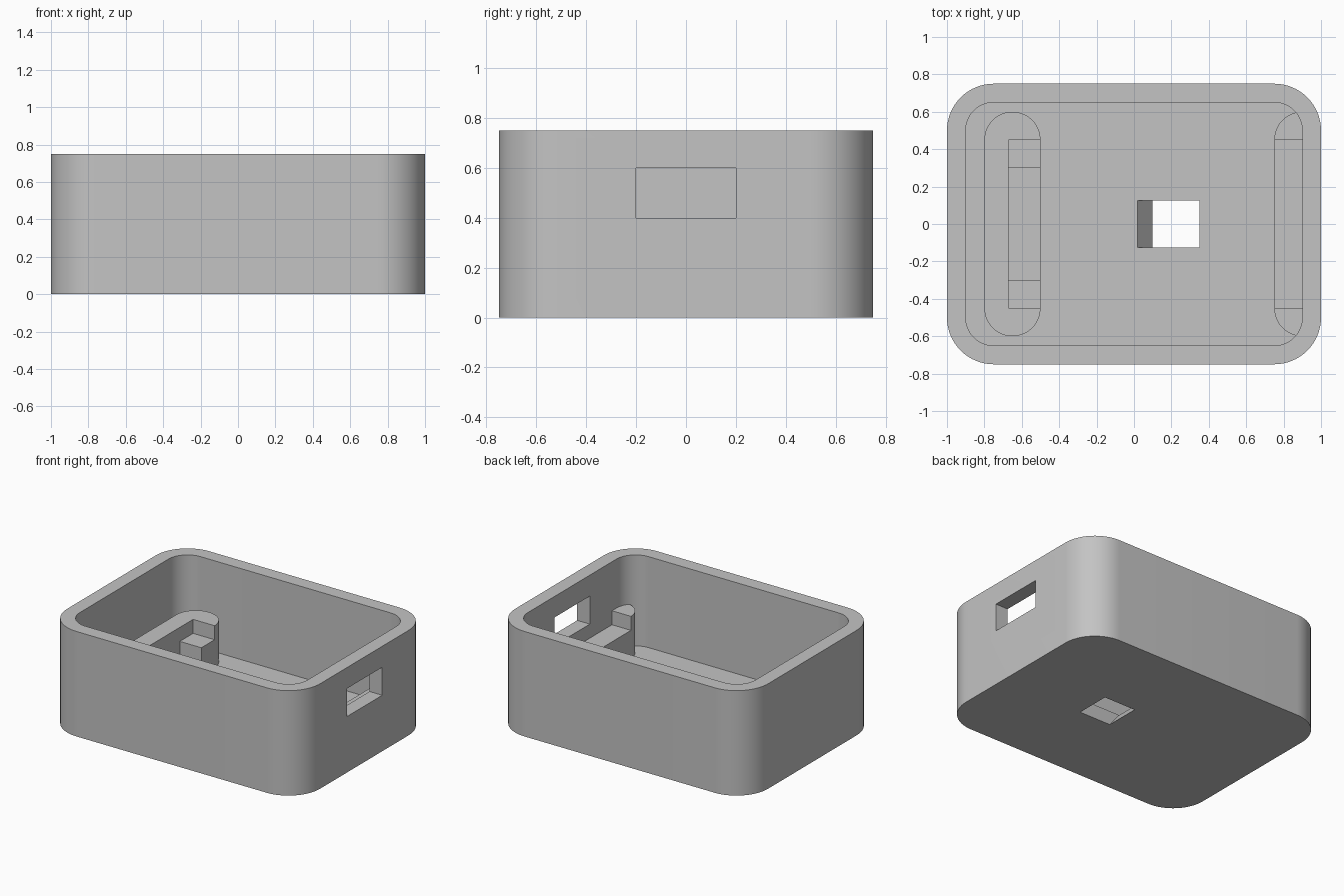
import bpy, bmesh, math
from mathutils import Vector

cube = bpy.data.objects.get("Cube")
if cube:
    bpy.data.objects.remove(cube, do_unlink=True)

grey = bpy.data.materials.new("plain grey")
grey.use_nodes = True
colour = (0.55, 0.55, 0.55, 1)
grey.diffuse_color = colour
grey.node_tree.nodes["Principled BSDF"].inputs["Base Color"].default_value = colour


def prism(name, outline, start, sweep):
    """Extrude a flat outline of (u, v) points; start places it in 3D."""
    bm = bmesh.new()
    face = bm.faces.new([bm.verts.new(start(u, v)) for u, v in outline])
    ext = bmesh.ops.extrude_face_region(bm, geom=[face])
    verts = [e for e in ext["geom"] if isinstance(e, bmesh.types.BMVert)]
    bmesh.ops.translate(bm, verts=verts, vec=Vector(sweep))
    bmesh.ops.recalc_face_normals(bm, faces=bm.faces)
    mesh = bpy.data.meshes.new(name)
    bm.to_mesh(mesh)
    bm.free()
    mesh.materials.append(grey)
    obj = bpy.data.objects.new(name, mesh)
    bpy.context.collection.objects.link(obj)
    return obj


def upright(name, outline, z0, z1):
    return prism(name, outline, lambda x, y: (x, y, z0), (0, 0, z1 - z0))


def rounded(cx, hx, hy, r, steps=16):
    """Rounded rectangle outline, counter-clockwise."""
    pts = []
    for i, (sx, sy) in enumerate([(1, 1), (-1, 1), (-1, -1), (1, -1)]):
        for k in range(steps + 1):
            a = math.pi / 2 * (i + k / steps)
            p = (cx + sx * (hx - r) + r * math.cos(a), sy * (hy - r) + r * math.sin(a))
            if not pts or math.dist(p, pts[-1]) > 1e-5:
                pts.append(p)
    if math.dist(pts[0], pts[-1]) < 1e-5:
        pts.pop()
    return pts


def box(name, x0, x1, hy, z0, z1):
    return upright(name, [(x0, -hy), (x1, -hy), (x1, hy), (x0, hy)], z0, z1)


def cut(obj, cutters):
    """Subtract the cutters, apply the result and remove them."""
    bpy.context.view_layer.objects.active = obj
    for c in cutters:
        mod = obj.modifiers.new("cut", "BOOLEAN")
        mod.operation, mod.solver, mod.object = "DIFFERENCE", "EXACT", c
        bpy.ops.object.modifier_apply(modifier=mod.name)
        bpy.data.objects.remove(c, do_unlink=True)


# Open case: rounded shell, side window, floor slot with one sloping end
case = upright("case", rounded(0, 1, 0.75, 0.25), 0, 0.75)
slot = [(0.108, -0.01), (0.35, -0.01), (0.35, 0.2), (-0.06, 0.2)]
cut(case, [
    upright("cavity", rounded(0, 0.9, 0.65, 0.15), 0.1, 1),
    box("window", 0.8, 1.2, 0.2, 0.4, 0.6),
    prism("slot", slot, lambda x, z: (x, -0.125, z), (0, 0.25, 0)),
])

# Free-standing cradle with a stepped pocket
left_cradle = upright("cradle", rounded(-0.65, 0.15, 0.6, 0.15), 0.05, 0.4)
cut(left_cradle, [
    box("pocket", -0.67, -0.4, 0.45, 0.3, 0.6),
    box("deep_pocket", -0.67, -0.4, 0.3, 0.2, 0.6),
])

# Cradle half sunk into the window wall, lowered between its ends
half = [(min(x, 0.95), y) for x, y in rounded(0.9, 0.15, 0.6, 0.15) if x <= 0.901]
half = [p for p in half if p[1] > 0] + [p for p in half if p[1] < 0]
half += [(0.95, -0.6), (0.95, 0.6)]
wall_cradle = upright("wall_cradle", half, 0.05, 0.4)
cut(wall_cradle, [box("seat", 0.6, 1.1, 0.45, 0.3, 0.6)])

for obj in (case, left_cradle, wall_cradle):
    bpy.ops.object.select_all(action="DESELECT")
    obj.select_set(True)
    bpy.context.view_layer.objects.active = obj
    bpy.ops.object.shade_smooth_by_angle(angle=math.radians(30))
